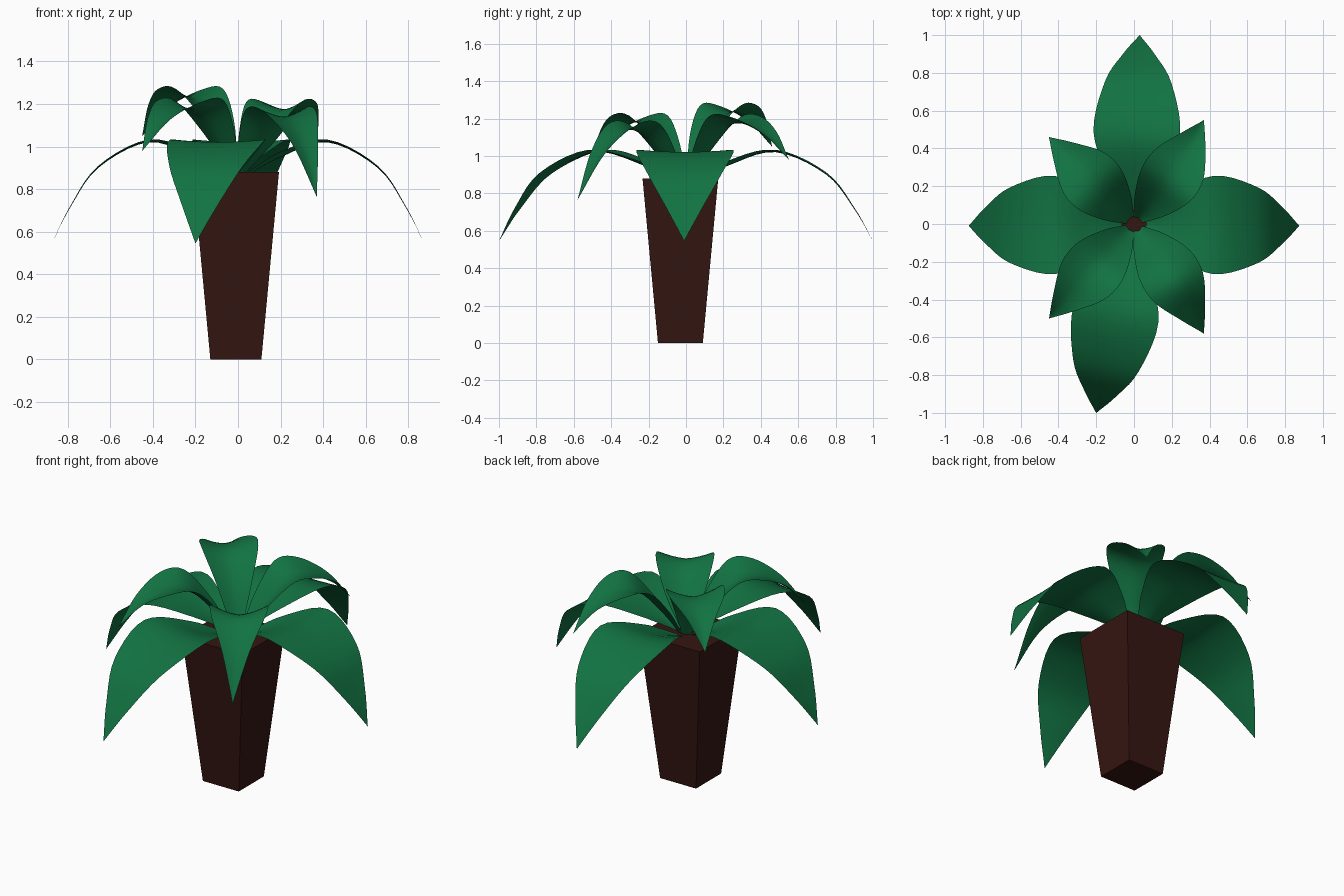
import bpy
import bmesh
from mathutils import Vector

if "Cube" in bpy.data.objects:
    bpy.data.objects.remove(bpy.data.objects["Cube"])


def material(name, color):
    m = bpy.data.materials.new(name)
    m.diffuse_color = (*color, 1)
    m.use_nodes = True
    m.node_tree.nodes["Principled BSDF"].inputs["Base Color"].default_value = m.diffuse_color
    return m


GREEN = material("leaf_green", (0.006, 0.17, 0.055))
BROWN = material("pot_brown", (0.035, 0.008, 0.006))


def make_object(name, bm, mat, smooth=False):
    mesh = bpy.data.meshes.new(name)
    bmesh.ops.recalc_face_normals(bm, faces=bm.faces)
    for f in bm.faces:
        f.smooth = smooth
    bm.to_mesh(mesh)
    bm.free()
    mesh.materials.append(mat)
    ob = bpy.data.objects.new(name, mesh)
    bpy.context.collection.objects.link(ob)
    return ob


def spline(points, steps):
    """Catmull-Rom samples through the control points."""
    p = [Vector(q) for q in points]
    p = [2 * p[0] - p[1]] + p + [2 * p[-1] - p[-2]]
    out = []
    for i in range(1, len(p) - 2):
        a, b, c, d = p[i - 1:i + 3]
        for k in range(steps):
            t = k / steps
            out.append(0.5 * (2 * b + (c - a) * t + (2 * a - 5 * b + 4 * c - d) * t * t
                              + (3 * b - a - 3 * c + d) * t ** 3))
    return out + [p[-2]]


def leaf(name, tip, profile, width=1.0, bend=0.0, segs=8):
    """Profile rows: distance fraction, height, half width, edge lift."""
    tip = Vector(tip)
    side = Vector((-tip.y, tip.x)).normalized()
    bm = bmesh.new()
    rows = []
    for f, z, w, lift in spline(profile, 5):
        mid = tip * f + side * bend * 4 * f * (1 - f)
        row = []
        for j in range(segs + 1):
            u = 2 * j / segs - 1
            q = mid + side * u * max(w, 0.001) * width
            row.append(bm.verts.new((q.x, q.y, z + lift * abs(u) ** 1.5)))
        rows.append(row)
    for r0, r1 in zip(rows, rows[1:]):
        for j in range(segs):
            bm.faces.new((r0[j], r0[j + 1], r1[j + 1], r1[j]))
    bmesh.ops.remove_doubles(bm, verts=bm.verts, dist=0.0008)
    return make_object(name, bm, GREEN, True)


# square tapered pot
bm = bmesh.new()
bmesh.ops.create_cube(bm, size=1)
for v in bm.verts:
    top = v.co.z > 0
    s = 0.405 if top else 0.24
    v.co = (v.co.x * s - 0.01, v.co.y * s - 0.03, 0.88 if top else 0)
make_object("pot", bm, BROWN)

# four broad drooping leaves
BIG = [(0.06, 0.87, 0.025, 0.015), (0.23, 0.95, 0.15, 0.025), (0.48, 1.02, 0.26, 0.012),
       (0.75, 0.90, 0.20, 0.008), (0.90, 0.715, 0.095, 0.005), (1.0, 0.545, 0.0, 0.0)]
leaf("outer_leaf_right", (0.875, -0.01), BIG)
leaf("outer_leaf_left", (-0.875, -0.01), BIG)
leaf("outer_leaf_back", (0.03, 1.0), BIG, 0.88)
leaf("outer_leaf_front", (-0.2, -1.0), BIG, 0.88)


# four upright inner leaves, cupped along the middle
def inner(name, tip, peak, tip_z, bend):
    prof = [(0.05, 0.87, 0.03, 0.02), (0.2, peak - 0.2, 0.10, 0.05), (0.4, peak - 0.06, 0.155, 0.06),
            (0.6, peak - 0.04, 0.15, 0.04), (0.82, peak * 0.6 + tip_z * 0.4 - 0.02, 0.075, 0.03),
            (1.0, tip_z, 0.0, 0.0)]
    leaf(name, tip, prof, 1.0, bend)


inner("inner_leaf_back_left", (-0.45, 0.46), 1.27, 1.05, 0.0)
inner("inner_leaf_back_right", (0.37, 0.55), 1.21, 0.98, -0.025)
inner("inner_leaf_front_left", (-0.45, -0.50), 1.215, 0.98, 0.0)
inner("inner_leaf_front_right", (0.37, -0.58), 1.17, 0.765, 0.02)
